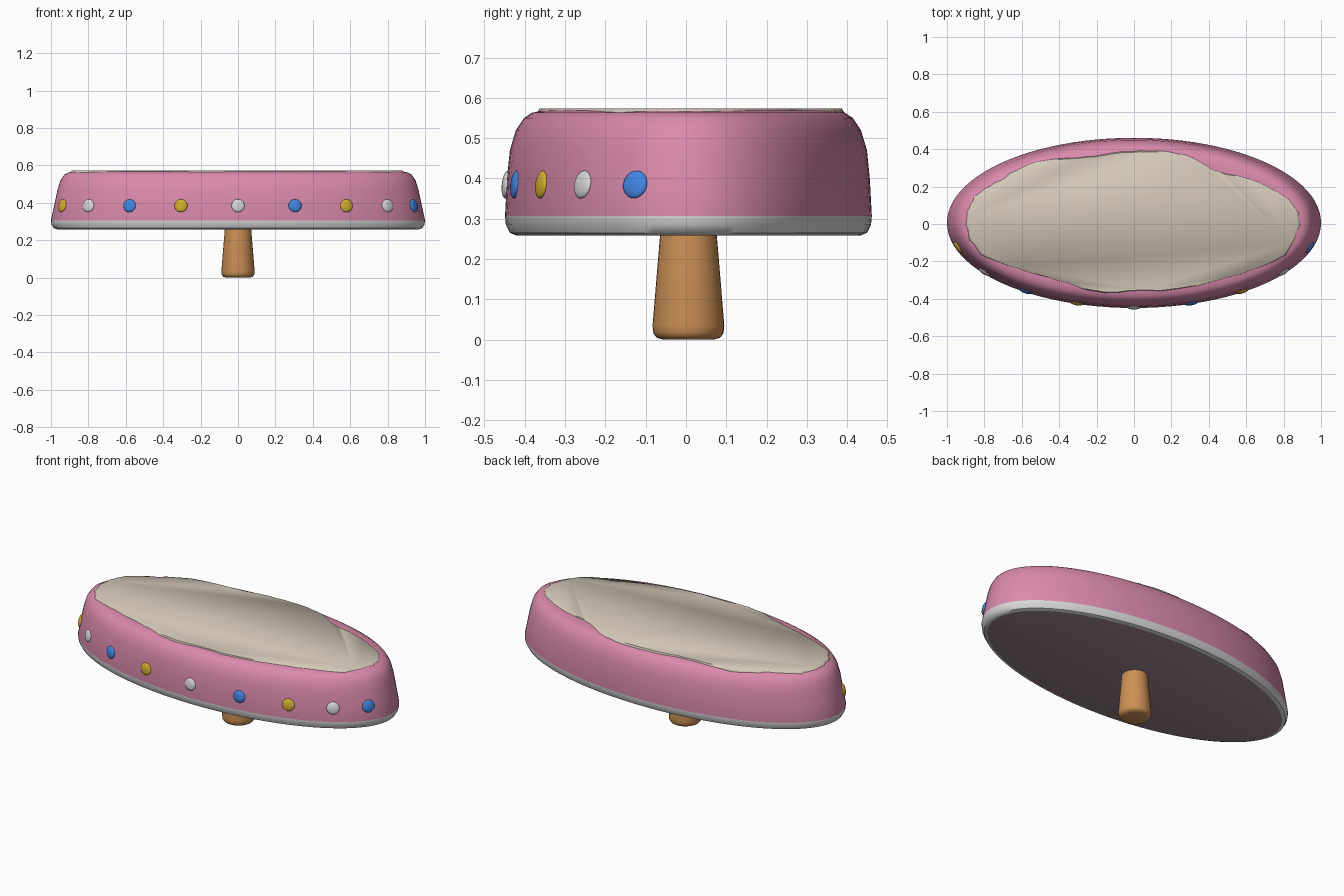
import bpy, bmesh, math, random
from mathutils import Vector, Matrix

random.seed(4)
cube = bpy.data.objects.get("Cube")
if cube:
    bpy.data.objects.remove(cube)


def material(name, rgb):
    lin = [((c / 255 + 0.055) / 1.055) ** 2.4 for c in rgb] + [1]
    m = bpy.data.materials.new(name)
    m.use_nodes = True
    m.diffuse_color = lin
    m.node_tree.nodes["Principled BSDF"].inputs["Base Color"].default_value = lin
    return m


pink = material("pink icing", (218, 138, 172))
white = material("white", (215, 215, 215))
cream = material("cream", (212, 201, 185))
mauve = material("mauve underside", (156, 134, 146))
wood = material("wood", (204, 144, 86))
blue = material("blue", (66, 132, 224))
yellow = material("yellow", (212, 174, 48))

CENTRE_Y = 0.006


def finish(name, bm, mats, angle=40):
    bmesh.ops.recalc_face_normals(bm, faces=bm.faces)
    mesh = bpy.data.meshes.new(name)
    bm.to_mesh(mesh)
    bm.free()
    obj = bpy.data.objects.new(name, mesh)
    bpy.context.collection.objects.link(obj)
    for m in mats:
        mesh.materials.append(m)
    bpy.ops.object.select_all(action="DESELECT")
    obj.select_set(True)
    bpy.context.view_layer.objects.active = obj
    bpy.ops.object.shade_smooth_by_angle(angle=math.radians(angle))
    return obj


def loft(bm, rings):
    """Skin a stack of closed point rings and cap both ends."""
    rows = [[bm.verts.new(p) for p in ring] for ring in rings]
    n = len(rows[0])
    for low, high in zip(rows, rows[1:]):
        for i in range(n):
            j = (i + 1) % n
            bm.faces.new((low[i], low[j], high[j], high[i]))
    bm.faces.new(rows[0][::-1])
    bm.faces.new(rows[-1])


def ellipse(rx, ry, z, n):
    turns = [math.tau * i / n for i in range(n)]
    return [(rx * math.cos(t), CENTRE_Y + ry * math.sin(t), z) for t in turns]


# Oval body: white base band, pink sides, mauve underside
profile = [(.965, .425, .258), (.985, .443, .265), (.997, .453, .285), (1, .455, .307),
           (.98, .45, .4), (.965, .443, .47), (.95, .428, .52), (.93, .408, .55),
           (.905, .388, .563), (.87, .36, .569)]
bm = bmesh.new()
loft(bm, [ellipse(rx, ry, z, 96) for rx, ry, z in profile])
bm.normal_update()
for f in bm.faces:
    height = f.calc_center_median().z
    if f.normal.z < -0.95:
        f.material_index = 2
    elif height < 0.305:
        f.material_index = 1
finish("oval_body", bm, [pink, white, mauve])

# Cream top with an uneven edge
outline = [(.89, .02), (.83, .13), (.65, .235), (.46, .28), (.27, .37), (.03, .393),
           (-.26, .36), (-.53, .33), (-.72, .235), (-.85, .145), (-.9, .02),
           (-.85, -.13), (-.72, -.21), (-.45, -.29), (-.2, -.363), (.03, -.36),
           (.25, -.35), (.57, -.27), (.81, -.165)]
pts = [Vector(p) for p in outline]
edge = []
for i in range(len(pts)):
    a, b, c, d = (pts[(i + k - 1) % len(pts)] for k in range(4))
    for s in range(6):
        t = s / 6
        p = b + (c - a) * t / 2 + (a - 2.5 * b + 2 * c - d / 2) * t * t \
            + (1.5 * (b - c) + (d - a) / 2) * t ** 3
        edge.append(p * random.uniform(0.992, 1.006))
bm = bmesh.new()
loft(bm, [[(p.x * k, p.y * k, z) for p in edge]
          for k, z in ((1, .555), (1, .563), (.985, .5735))])
finish("cream_top", bm, [cream], 60)

# Tapered wooden handle with rounded foot
bm = bmesh.new()
loft(bm, [ellipse(r, r, z, 32) for r, z in
          ((.062, 0), (.079, .005), (.087, .016), (.089, .035), (.07, .265))])
finish("handle", bm, [wood], 50)

# Row of flattened buttons around the front
RX, RY = 0.983, 0.451
colours = [yellow, white, blue]
for i, x in enumerate((-.94, -.8, -.58, -.305, 0, .305, .58, .8, .94)):
    y = -RY * math.sqrt(1 - (x / RX) ** 2)
    normal = Vector((x / RX ** 2, y / RY ** 2, 0.25)).normalized()
    turn = normal.to_track_quat("Z", "Y").to_matrix().to_4x4()
    bm = bmesh.new()
    bmesh.ops.create_uvsphere(
        bm, u_segments=24, v_segments=12, radius=1,
        matrix=Matrix.Translation((x, y + CENTRE_Y, .385)) @ turn
        @ Matrix.Diagonal((.035, .035, .012, 1)))
    finish(f"button_{i + 1}", bm, [colours[i % 3]], 80)
